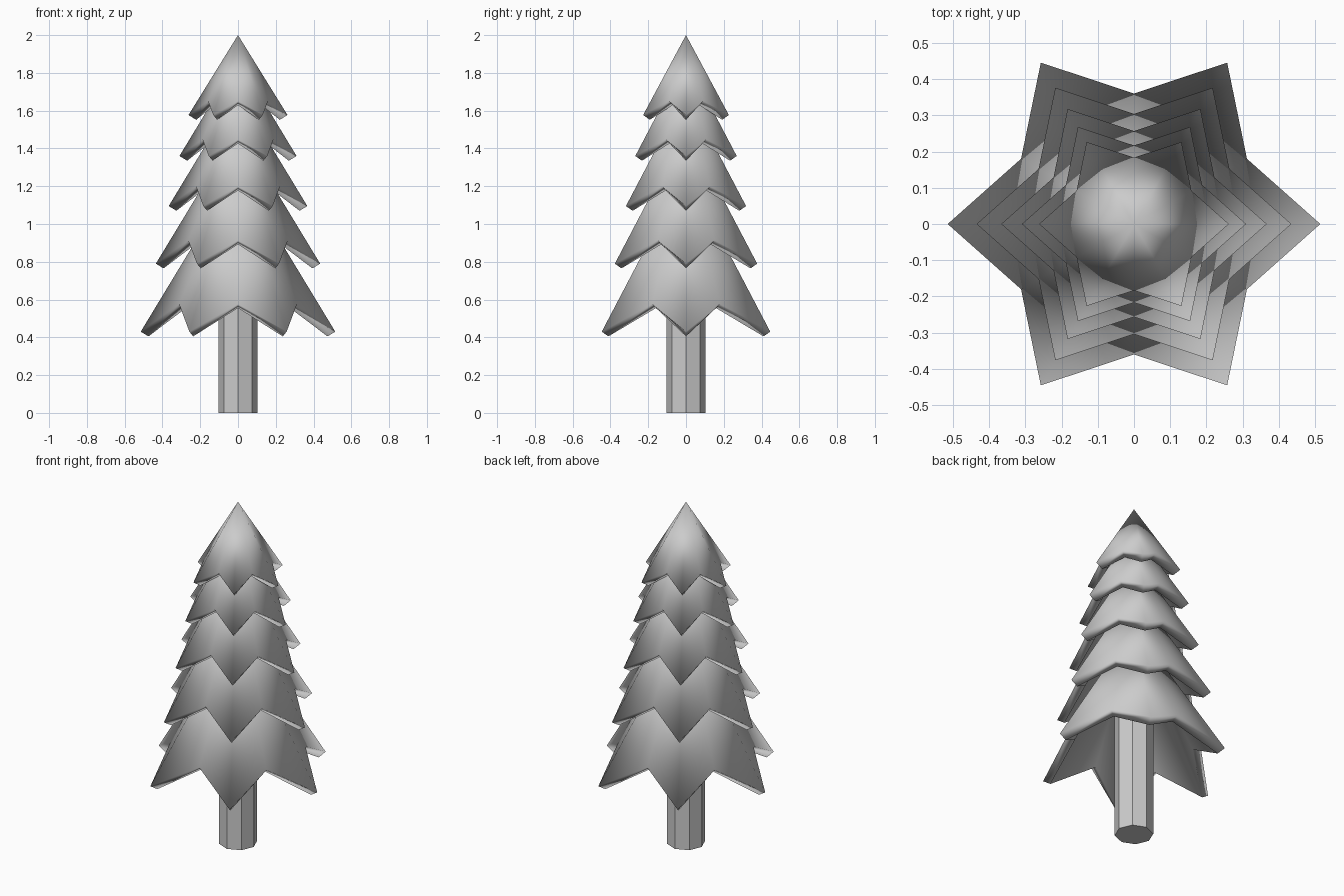
import bpy
import bmesh
from math import cos, sin, pi

cube = bpy.data.objects.get("Cube")
if cube:
    bpy.data.objects.remove(cube, do_unlink=True)

# One plain grey for the whole model
grey = bpy.data.materials.new("plain_grey")
grey.use_nodes = True
colour = (0.6, 0.6, 0.6, 1.0)
grey.diffuse_color = colour
grey.node_tree.nodes["Principled BSDF"].inputs["Base Color"].default_value = colour


def make_object(name, bm, smooth):
    mesh = bpy.data.meshes.new(name)
    for face in bm.faces:
        face.smooth = smooth
    bm.to_mesh(mesh)
    bm.free()
    mesh.materials.append(grey)
    obj = bpy.data.objects.new(name, mesh)
    bpy.context.collection.objects.link(obj)
    return obj


def branch_tier(name, radius, tip_z, apex_z):
    """Hollow six-pointed cone with raised notches between its tips."""
    bm = bmesh.new()
    apex = bm.verts.new((0, 0, apex_z))
    rim = []
    for i in range(12):
        notch = i % 2
        r = radius * (0.7 if notch else 1)
        z = tip_z + (0.285 * radius if notch else 0)
        a = i * pi / 6
        rim.append(bm.verts.new((r * cos(a), r * sin(a), z)))
    for i in range(12):
        bm.faces.new((apex, rim[i], rim[(i + 1) % 12]))
    bm.normal_update()
    obj = make_object(name, bm, True)
    shell = obj.modifiers.new("shell", 'SOLIDIFY')
    shell.thickness = 0.048
    shell.offset = -1


# Branch tiers from bottom to top: tip radius and tip height
tiers = [(0.515, 0.43), (0.435, 0.79), (0.367, 1.095), (0.31, 1.36), (0.262, 1.577)]
for n, (radius, tip_z) in enumerate(tiers, 1):
    apex_z = 2.0 if n == len(tiers) else tip_z + radius * 1.65
    branch_tier(f"branch_tier_{n}", radius, tip_z, apex_z)

# Eight-sided trunk, running up inside the lowest tier
bm = bmesh.new()
bmesh.ops.create_cone(bm, cap_ends=True, segments=8, radius1=0.103, radius2=0.103, depth=0.85)
bmesh.ops.translate(bm, verts=bm.verts, vec=(0, 0, 0.425))
make_object("trunk", bm, False)
